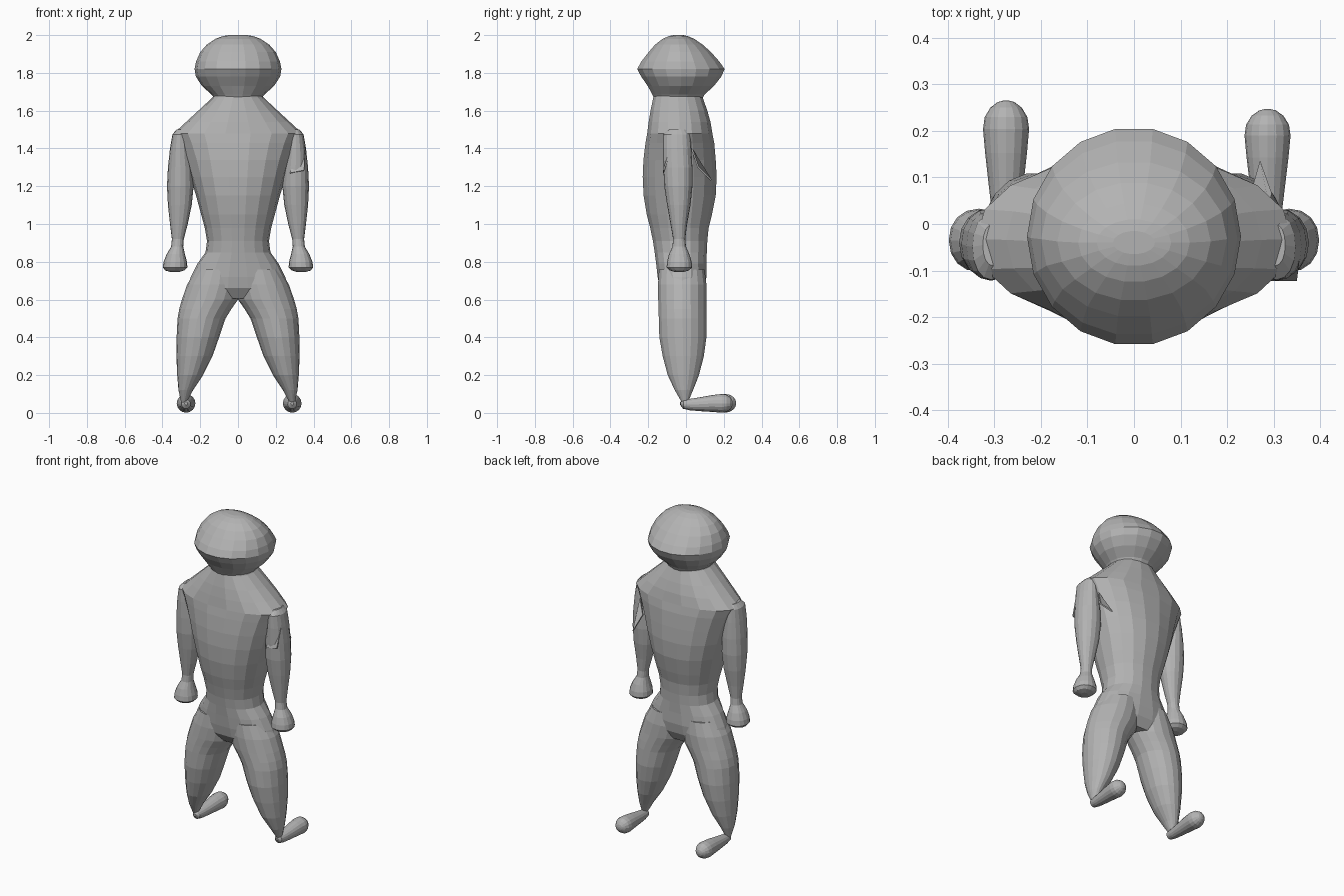
import bpy, bmesh, math

grey = bpy.data.materials.new("plain grey")
grey.diffuse_color = (0.45, 0.45, 0.45, 1)


def finish(name, bm):
    bmesh.ops.recalc_face_normals(bm, faces=bm.faces[:])
    me = bpy.data.meshes.new(name)
    bm.to_mesh(me)
    bm.free()
    me.materials.append(grey)
    ob = bpy.data.objects.new(name, me)
    bpy.context.collection.objects.link(ob)
    return ob


def loft(name, rows, sides=18, power=2.0, place=lambda a, b, h: (a, b, h)):
    """Rows of (height, a_min, a_max, b_min, b_max) joined as rounded rings."""
    bm = bmesh.new()
    rings = []
    for h, a0, a1, b0, b1 in rows:
        ring = []
        for i in range(sides):
            t = 2 * math.pi * i / sides
            c, s = math.cos(t), math.sin(t)
            u = math.copysign(abs(c) ** (2 / power), c)
            v = math.copysign(abs(s) ** (2 / power), s)
            ring.append(bm.verts.new(place((a0 + a1) / 2 + u * (a1 - a0) / 2,
                                           (b0 + b1) / 2 + v * (b1 - b0) / 2, h)))
        rings.append(ring)
    for r, q in zip(rings, rings[1:]):
        for i in range(sides):
            j = (i + 1) % sides
            bm.faces.new((r[i], r[j], q[j], q[i]))
    bm.faces.new(rings[0])
    bm.faces.new(rings[-1])
    return finish(name, bm)


def even(rows):
    return [(z, -w, w, f, b) for z, w, f, b in rows]


# Head: wide cap with a ridge at its equator
loft("head", even([
    (1.665, .125, -.17, .09), (1.685, .14, -.18, .10), (1.73, .19, -.205, .15),
    (1.78, .223, -.24, .19), (1.82, .23, -.262, .208), (1.86, .222, -.24, .18),
    (1.91, .2, -.2, .135), (1.95, .165, -.165, .09), (1.98, .12, -.125, .045),
    (1.995, .08, -.09, .01), (2.0, .045, -.065, -.015)]))

# Torso: neck, sloping shoulders, chest, waist and hips
loft("torso", even([
    (1.70, .12, -.165, .085), (1.67, .135, -.175, .09), (1.60, .21, -.19, .115),
    (1.54, .275, -.2, .132), (1.48, .34, -.208, .142), (1.43, .315, -.217, .152),
    (1.34, .28, -.228, .16), (1.25, .252, -.232, .165), (1.15, .222, -.227, .16),
    (1.05, .195, -.21, .14), (.98, .176, -.192, .122), (.91, .164, -.177, .115),
    (.85, .172, -.168, .112), (.79, .215, -.16, .11), (.72, .25, -.152, .11),
    (.66, .27, -.14, .10), (.605, .27, -.10, .07)]), power=2.15)

LEG = [(.76, .0, .22, -.145, .10), (.68, -.02, .269, -.15, .11),
       (.6, .0, .297, -.149, .11), (.55, .035, .311, -.147, .11),
       (.5, .066, .32, -.146, .11), (.4, .1, .325, -.143, .11),
       (.3, .135, .326, -.125, .096), (.2, .185, .322, -.098, .07),
       (.12, .238, .315, -.06, .038), (.06, .27, .302, -.025, .012),
       (.035, .275, .295, -.012, .008)]

ARM = [(1.5, .28, .325, -.09, 0), (1.475, .265, .347, -.12, .022),
       (1.4, .255, .36, -.122, .028), (1.3, .24, .371, -.12, .034),
       (1.2, .235, .376, -.115, .034), (1.1, .245, .371, -.1, .024),
       (1.0, .266, .36, -.082, .006), (.92, .287, .35, -.068, -.004),
       (.88, .29, .354, -.072, 0), (.84, .281, .378, -.09, .018),
       (.8, .27, .394, -.1, .03), (.77, .268, .398, -.103, .033),
       (.754, .285, .385, -.085, .015), (.745, .315, .355, -.055, -.015)]

# Foot: slim club along y, as (y, radius, centre height)
FOOT = [(-.03, .008, .05), (-.015, .024, .046), (.02, .03, .044), (.08, .037, .046),
        (.15, .045, .05), (.2, .0495, .0505), (.225, .046, .051), (.245, .034, .051),
        (.257, .018, .051), (.26, .006, .051)]

for side, s, foot_x, reach in (("left", -1, -.275, 1.02), ("right", 1, .287, .95)):
    loft(side + "_leg", LEG, place=lambda a, b, h: (s * a, b, h))
    loft(side + "_arm", ARM, 16, 2.15, place=lambda a, b, h: (s * a, b, h))
    loft(side + "_foot", [(y * reach, -r, r, c - r, c + r) for y, r, c in FOOT], 16,
         place=lambda a, b, h: (foot_x + a, h, b))


# Torn folds at the right armpit
def fold(name, pts):
    bm = bmesh.new()
    bm.faces.new([bm.verts.new(p) for p in pts])
    ob = finish(name, bm)
    ob.modifiers.new("thickness", "SOLIDIFY").thickness = .008


fold("armpit_fold_front", [(.345, -.06, 1.475), (.355, -.085, 1.4),
                           (.35, -.122, 1.285), (.275, -.122, 1.27)])
fold("armpit_fold_back", [(.29, .03, 1.39), (.295, .06, 1.3),
                          (.27, .13, 1.23), (.25, .06, 1.31)])
